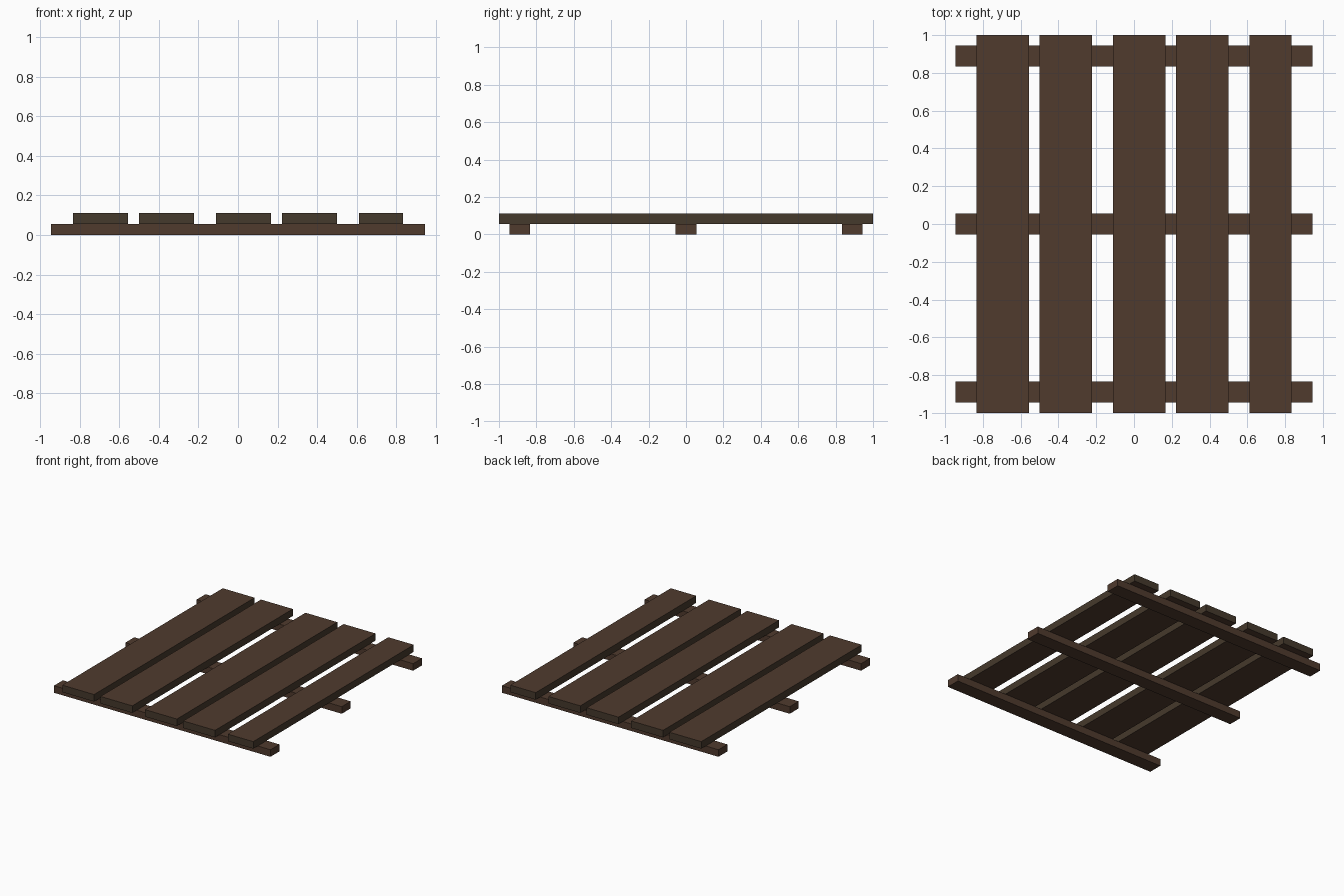
import bpy, bmesh

if "Cube" in bpy.data.objects:
    bpy.data.objects.remove(bpy.data.objects["Cube"])

U = 1 / 18  # base module of the design


def material(name, rgb):
    m = bpy.data.materials.new(name)
    m.diffuse_color = (*rgb, 1)
    m.use_nodes = True
    m.node_tree.nodes["Principled BSDF"].inputs["Base Color"].default_value = m.diffuse_color
    return m


brown = material("brown wood", (0.080, 0.043, 0.027))
edge = material("olive brown plank edge", (0.060, 0.041, 0.025))


def box(name, x0, x1, y0, y1, z0, z1, mats):
    bm = bmesh.new()
    bmesh.ops.create_cube(bm, size=1)
    for v in bm.verts:
        v.co.x = x1 if v.co.x > 0 else x0
        v.co.y = y1 if v.co.y > 0 else y0
        v.co.z = z1 if v.co.z > 0 else z0
    bm.normal_update()
    # upright faces take the second material when there is one
    for f in bm.faces:
        f.material_index = 1 if len(mats) > 1 and abs(f.normal.z) < 0.5 else 0
    me = bpy.data.meshes.new(name)
    bm.to_mesh(me)
    bm.free()
    for m in mats:
        me.materials.append(m)
    ob = bpy.data.objects.new(name, me)
    bpy.context.collection.objects.link(ob)


# Three cross battens on the ground
for i, y in enumerate((-17, -1, 15)):
    box(f"batten_{i + 1}", -17 * U, 17 * U, y * U, (y + 2) * U, 0, U, [brown])

# Five long planks with uneven gaps, the last one narrower
for i, (a, b) in enumerate(((-15, -10), (-9, -4), (-2, 3), (4, 9), (11, 15))):
    box(f"plank_{i + 1}", a * U, b * U, -1, 1, U, 2 * U, [brown, edge])
